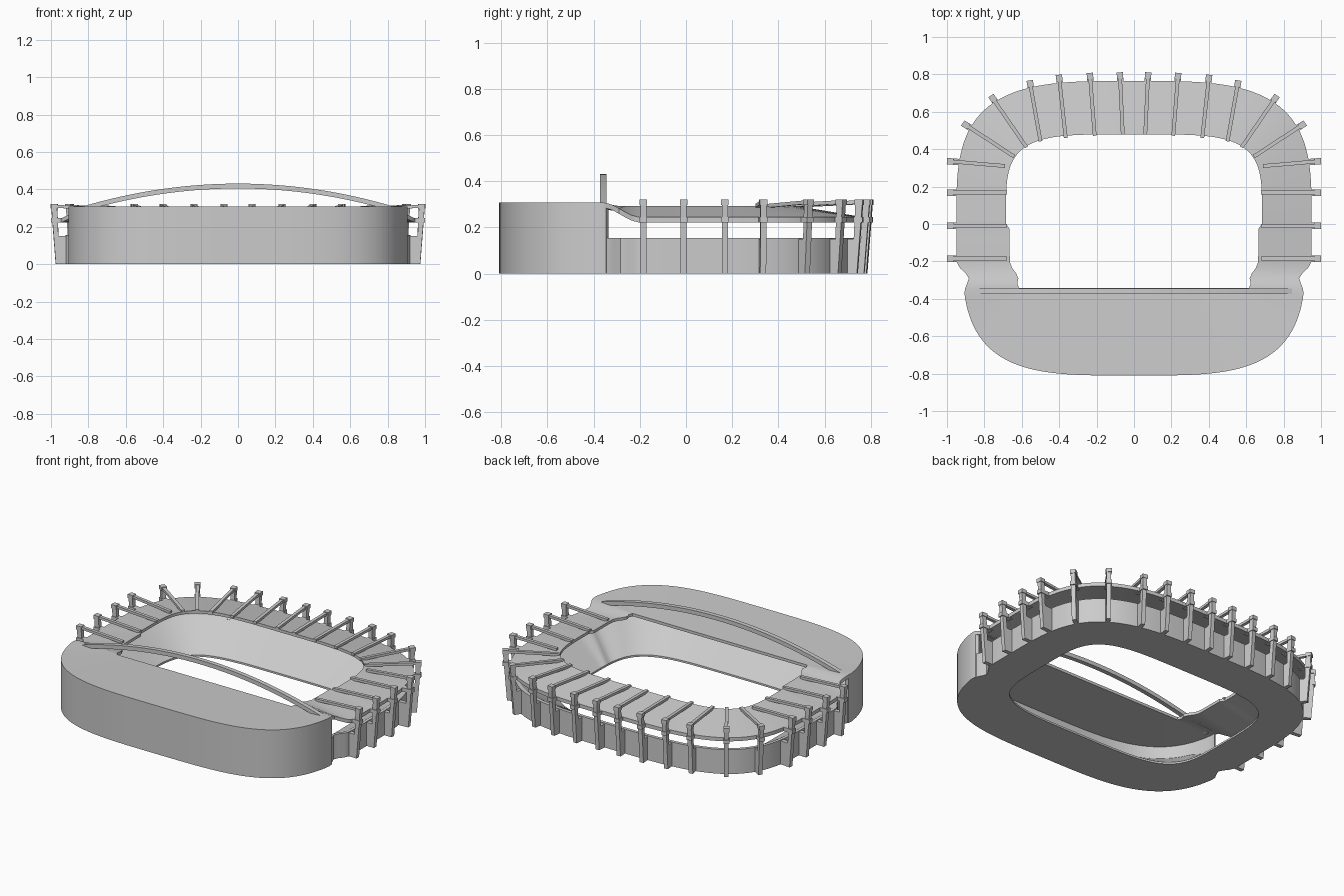
import bpy, bmesh, math
from mathutils import Vector

if "Cube" in bpy.data.objects:
    bpy.data.objects.remove(bpy.data.objects["Cube"])

N = 200  # samples around the plan


def oval(a, b, n, t):
    c, s = math.cos(t), math.sin(t)
    r = (abs(c) ** n + abs(s) ** n) ** (-1 / n)
    return a * r * c, b * r * s


def ease(v):
    v = min(max(v, 0), 1)
    return v * v * (3 - 2 * v)


def finish(name, bm, smooth=True):
    bmesh.ops.recalc_face_normals(bm, faces=bm.faces)
    me = bpy.data.meshes.new(name)
    bm.to_mesh(me)
    bm.free()
    ob = bpy.data.objects.new(name, me)
    bpy.context.collection.objects.link(ob)
    if smooth:
        bpy.ops.object.select_all(action='DESELECT')
        ob.select_set(True)
        bpy.context.view_layer.objects.active = ob
        bpy.ops.object.shade_smooth_by_angle(angle=math.radians(30))
    return ob


def loft(name, sections, closed):
    bm = bmesh.new()
    rows = [[bm.verts.new(p) for p in s] for s in sections]
    k = len(rows[0])
    for i in range(len(rows) if closed else len(rows) - 1):
        a, b = rows[i], rows[(i + 1) % len(rows)]
        for j in range(k):
            bm.faces.new((a[j], a[(j + 1) % k], b[(j + 1) % k], b[j]))
    if not closed:
        bm.faces.new(rows[0])
        bm.faces.new(rows[-1])
    return finish(name, bm)


# Roof ring rising flat over the main stand, seating bowl and main stand wall
roof, bowl, wall = [], [], []
for i in range(N):
    t = math.tau * i / N
    back = i <= N // 2
    ox, oy = oval(.95, .765 if back else .81, 3.5 if back else 3.7, t)
    bx, by = oval(.685, .479, 4.4, t)
    ix, iy = bx, by
    side = 1 if ox > 0 else -1
    front = ease((-.2 - oy) / .16)          # 0 on the ring, 1 on the main stand
    # notch where the ring meets the main stand
    ox *= 1 - .03 * front
    ox -= side * .045 * math.exp(-((oy + .285) / .045) ** 2)
    oz = .245 + .063 * front
    if not back:                            # straight roof edge over the pitch
        iy = max(oy, -.342)
        ix = side * min(.685 - .07 * (iy / .342) ** 4, abs(ox) * .7)
    roof.append([(ox, oy, oz), (ix, iy, .293), (ix, iy, .275), (ox, oy, oz - .023)])
    f = .1 - .08 * front
    rz = .155 + .045 * ease((-.34 - oy) / .2)
    rx, ry = ox + (bx - ox) * f, oy + (by - oy) * f
    sx, sy = rx + (bx - rx) * .08, ry + (by - ry) * .08
    bowl.append([(rx, ry, 0), (rx, ry, rz), (sx, sy, rz), (bx, by, .012), (bx, by, 0)])
    if oy < -.33:
        d = Vector((bx - ox, by - oy)).normalized() * .02
        wall.append([(ox, oy, 0), (ox, oy, oz - .005),
                     (ox + d.x, oy + d.y, oz - .012), (ox + d.x, oy + d.y, 0)])
loft("roof", roof, True)
loft("seating_bowl", bowl, True)
loft("main_stand_wall", wall, False)

# Arch along the main stand roof edge
arch = []
for i in range(49):
    x = -.85 + 1.7 * i / 48
    z = .418 - .128 * (x / .85) ** 2
    arch.append([(x, -.373, z - .013), (x, -.345, z - .013),
                 (x, -.345, z + .013), (x, -.373, z + .013)])
loft("roof_arch", arch, False)


# Radial frames: each plate is a side profile (inward distance, z) with a width
def plate(bm, origin, inward, profile, width):
    side = Vector((-inward.y, inward.x, 0)) * width / 2
    a, b = [[bm.verts.new(origin + inward * d + s + Vector((0, 0, z))) for d, z in profile]
            for s in (side, -side)]
    bm.faces.new(a)
    bm.faces.new(b)
    for i in range(len(a)):
        j = (i + 1) % len(a)
        bm.faces.new((a[i], a[j], b[j], b[i]))


FRAMES = [  # column head x,y and beam tip x,y
    (.075, .793, .06, .478), (.235, .79, .21, .472), (.40, .78, .365, .46),
    (.555, .75, .50, .442), (.755, .672, .575, .41), (.90, .53, .64, .36),
    (.982, .335, .69, .31)]
FRAMES += [(.982, y, .68, y) for y in (.168, -.01, -.185)]

columns, beams, ties = bmesh.new(), bmesh.new(), bmesh.new()
for hx, hy, tx, ty in FRAMES:
    for s in (1, -1):
        head, tip = Vector((s * hx, hy, 0)), Vector((s * tx, ty, 0))
        length = (tip - head).length
        inward = (tip - head).normalized()
        plate(columns, head, inward, [(.008, 0), (-.017, .32), (.014, .32),
                                      (.022, .15), (.08, .15), (.08, 0)], .026)
        plate(columns, head, inward, [(-.018, .297), (-.018, .321),
                                      (.017, .321), (.017, .297)], .034)
        plate(beams, head, inward, [(0, .302), (0, .318),
                                    (length, .302), (length, .286)], .02)
        plate(ties, head, inward, [(-.017, .222), (-.017, .246),
                                   (.06, .246), (.06, .222)], .034)
finish("columns", columns, False)
finish("roof_beams", beams, False)
finish("column_ties", ties, False)
